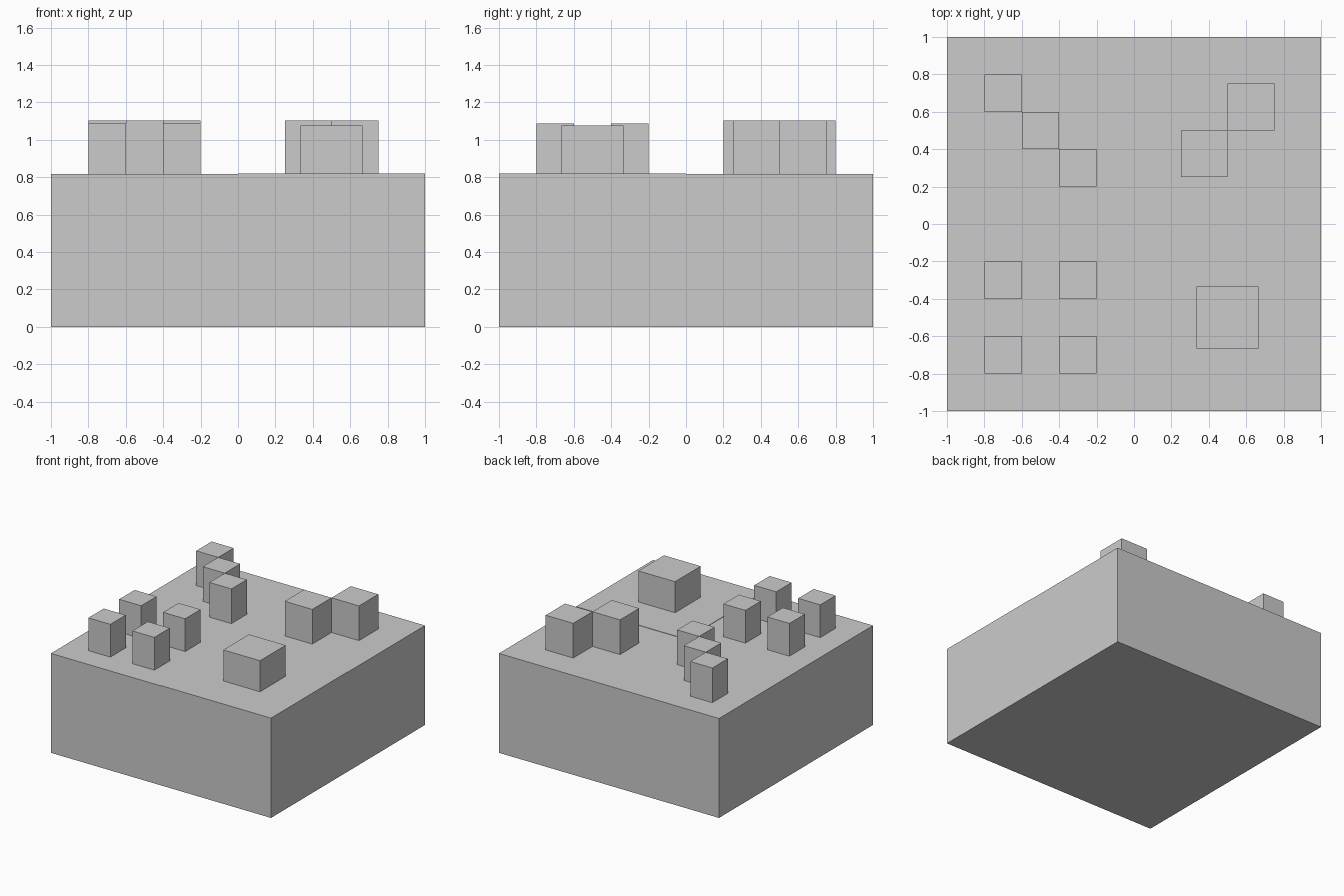
import bpy

if "Cube" in bpy.data.objects:
    bpy.data.objects.remove(bpy.data.objects["Cube"])

BASE_TOP = 0.817


def box(name, x, y, size, z0, z1):
    """Square block centred at x, y, spanning z0 to z1."""
    bpy.ops.mesh.primitive_cube_add(size=1, location=(x, y, (z0 + z1) / 2))
    ob = bpy.context.object
    ob.name = name
    ob.scale = (size, size, z1 - z0)
    bpy.ops.object.transform_apply(location=False, rotation=False, scale=True)
    return ob


# Base slab, with a front right tile standing a hair higher
box("base", 0, 0, 2, 0, BASE_TOP)
box("front_right_tile", 0.5, -0.5, 1, BASE_TOP - 0.1, BASE_TOP + 0.003)

# Raised blocks per quadrant: size, top height, centres
groups = {
    "single_block": (1 / 3, 1.075, [(0.5, -0.5)]),
    "pair_block": (0.25, 1.102, [(0.375, 0.375), (0.625, 0.625)]),
    "diagonal_block": (0.2, 1.102, [(-0.7, 0.7), (-0.5, 0.5), (-0.3, 0.3)]),
    "corner_block": (0.2, 1.086, [(x, y) for x in (-0.7, -0.3) for y in (-0.7, -0.3)]),
}
for name, (size, top, centres) in groups.items():
    for i, (x, y) in enumerate(centres, 1):
        box(f"{name}_{i}", x, y, size, BASE_TOP - 0.005, top)
